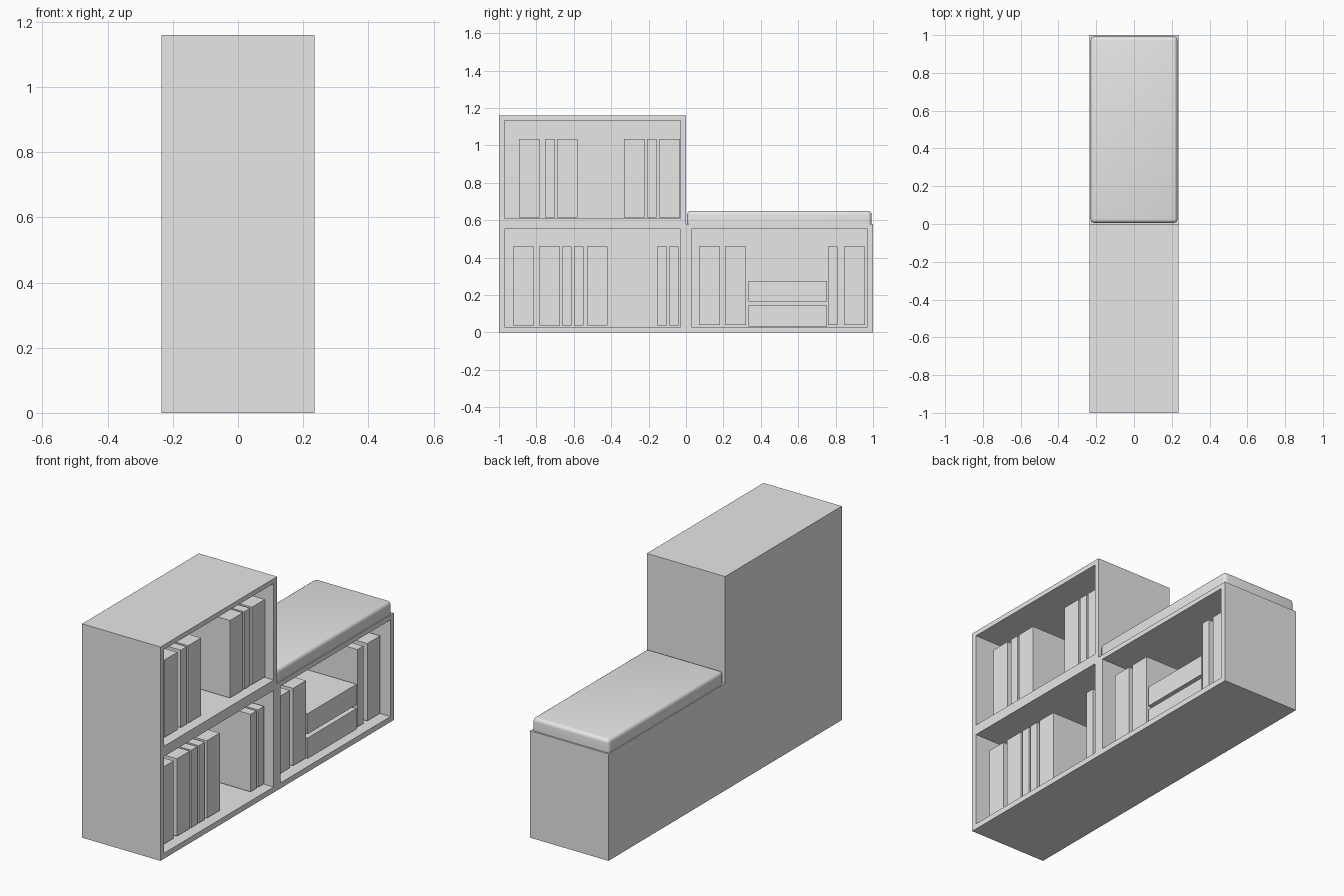
import bpy
import bmesh
from mathutils import Vector

cube = bpy.data.objects.get("Cube")
if cube:
    bpy.data.objects.remove(cube, do_unlink=True)

grey = bpy.data.materials.new("plain_grey")
grey.use_nodes = True
grey.diffuse_color = (0.8, 0.8, 0.8, 1)
grey.node_tree.nodes["Principled BSDF"].inputs["Base Color"].default_value = (0.8, 0.8, 0.8, 1)

HALF = 0.235      # half depth of the cabinet
BOARD = 0.03      # board thickness
SEAT = 0.58       # height of one tier


def add_object(name, bm):
    mesh = bpy.data.meshes.new(name)
    bmesh.ops.recalc_face_normals(bm, faces=bm.faces)
    bm.to_mesh(mesh)
    bm.free()
    mesh.materials.append(grey)
    obj = bpy.data.objects.new(name, mesh)
    bpy.context.collection.objects.link(obj)
    return obj


def box_mesh(x, y, z):
    bm = bmesh.new()
    bmesh.ops.create_cube(bm, size=1)
    for v in bm.verts:
        v.co = Vector(r[0] + (c + 0.5) * (r[1] - r[0]) for c, r in zip(v.co, (x, y, z)))
    return bm


def box(name, x, y, z):
    return add_object(name, box_mesh(x, y, z))


# Stepped cabinet body from an L profile
bm = bmesh.new()
profile = [(-1, 0), (1, 0), (1, SEAT), (0, SEAT), (0, 2 * SEAT), (-1, 2 * SEAT)]
side = bm.faces.new([bm.verts.new((-HALF, y, z)) for y, z in profile])
extruded = bmesh.ops.extrude_face_region(bm, geom=[side])["geom"]
bmesh.ops.translate(bm, vec=(2 * HALF, 0, 0),
                    verts=[g for g in extruded if isinstance(g, bmesh.types.BMVert)])
cabinet = add_object("cabinet", bm)

# Three open compartments cut into the shelf side
cutters = []
for y, z in ((-1, 0), (0, 0), (-1, SEAT)):
    cutter = box("compartment_cutter", (-HALF + BOARD, HALF + 0.1),
                 (y + BOARD, y + 1 - BOARD), (z + BOARD, z + SEAT - BOARD + 0.004))
    cutter.hide_render = True
    mod = cabinet.modifiers.new("compartment", 'BOOLEAN')
    mod.operation = 'DIFFERENCE'
    mod.solver = 'EXACT'
    mod.object = cutter
    cutters.append(cutter)
bpy.context.view_layer.objects.active = cabinet
for mod in list(cabinet.modifiers):
    bpy.ops.object.modifier_apply(modifier=mod.name)
for cutter in cutters:
    bpy.data.objects.remove(cutter, do_unlink=True)

# Upright books: left edges of the thick and thin ones in each compartment
DEPTH = (-0.19, 0.184)
THICK, THIN, TALL = 0.111, 0.051, 0.42
rows = [
    ("upper", 0.615, (-0.893, -0.69, -0.332, -0.144), (-0.754, -0.209)),
    ("lower", 0.038, (-0.925, -0.786, -0.53), (-0.663, -0.599, -0.155, -0.091)),
    ("bench", 0.04, (0.07, 0.209, 0.845), (0.76,)),
]
for row, z, thick, thin in rows:
    for kind, edges, width in (("thick", thick, THICK), ("thin", thin, THIN)):
        for i, y in enumerate(edges):
            box(f"{row}_{kind}_book_{i + 1}", DEPTH, (y, y + width), (z, z + TALL))

# Two books lying flat
for i, z in enumerate((0.032, 0.164)):
    box(f"flat_book_{i + 1}", DEPTH, (0.333, 0.333 + TALL), (z, z + THICK))

# Soft seat cushion, rounded except around its base
bm = box_mesh((-0.23, 0.23), (0.006, 0.992), (SEAT, 0.65))
soft = [e for e in bm.edges if max(v.co.z for v in e.verts) > 0.6]
bmesh.ops.bevel(bm, geom=soft, offset=0.02, segments=4, profile=0.5, affect='EDGES')
for f in bm.faces:
    f.smooth = f.normal.z > -0.9
add_object("seat_cushion", bm)
